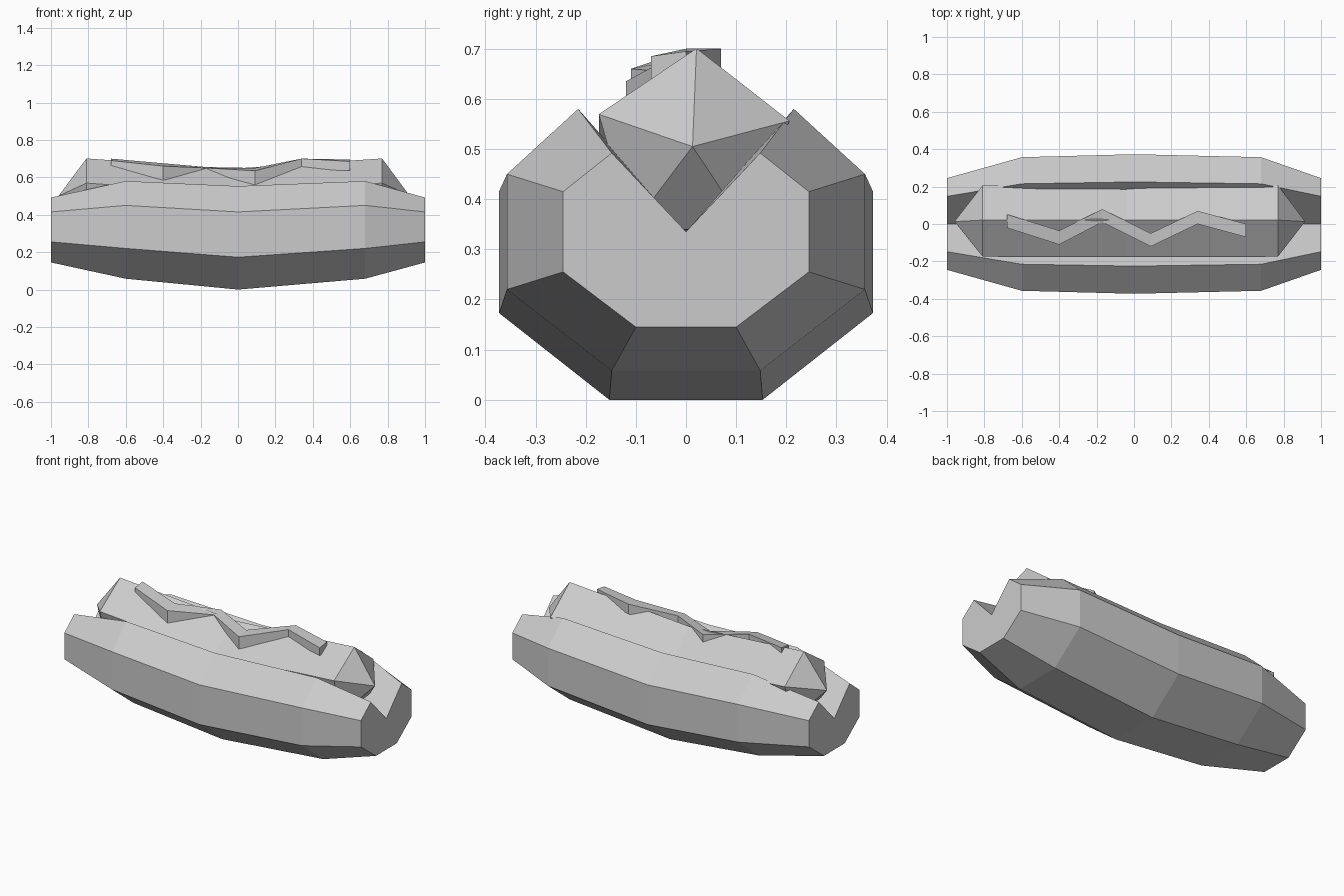
import bpy, bmesh
from math import radians, cos, sin

if "Cube" in bpy.data.objects:
    bpy.data.objects.remove(bpy.data.objects["Cube"])


def loft(name, rings, tips=None):
    """Skin a row of (x, [(y, z), ...]) sections; ends are flat or drawn to tips."""
    bm = bmesh.new()
    rows = [[bm.verts.new((x, y, z)) for y, z in pts] for x, pts in rings]
    n = len(rows[0])
    for a, b in zip(rows, rows[1:]):
        for i in range(n):
            j = (i + 1) % n
            bm.faces.new((a[i], a[j], b[j], b[i]))
    for k, row in enumerate((rows[0], rows[-1])):
        if tips:
            tip = bm.verts.new(tips[k])
            for i in range(n):
                bm.faces.new((row[i], row[(i + 1) % n], tip))
        else:
            bm.faces.new(row)
    bmesh.ops.recalc_face_normals(bm, faces=bm.faces)
    mesh = bpy.data.meshes.new(name)
    bm.to_mesh(mesh)
    bm.free()
    obj = bpy.data.objects.new(name, mesh)
    bpy.context.collection.objects.link(obj)
    return obj


# Bun: mirrored half sections with a V-shaped slot along the top
def bun_section(half):
    return half + [(0, 0.335)] + [(-y, z) for y, z in reversed(half)]


end = bun_section([(0.10, 0.145), (0.245, 0.255), (0.245, 0.415), (0.148, 0.492)])
shoulder = bun_section([(0.148, 0.058), (0.357, 0.22), (0.357, 0.45), (0.215, 0.58)])
middle = bun_section([(0.153, 0.0), (0.373, 0.173), (0.373, 0.415), (0.225, 0.553)])
loft("bun", [(-1, end), (-0.6, shoulder), (0, middle), (0.68, shoulder), (1, end)])


# Sausage: five-sided, sagging in the middle, with pointed ends
def sausage_section(zc):
    return [(0.014 + 0.2 * cos(radians(88 + 72 * i)),
             zc + 0.2 * sin(radians(88 + 72 * i))) for i in range(5)]


loft("sausage",
     [(-0.81, sausage_section(0.501)), (-0.04, sausage_section(0.446)),
      (0.77, sausage_section(0.501))],
     tips=[(-0.96, 0.013, 0.50), (0.915, 0.013, 0.505)])

# Sauce: zigzag ribbon; x, front y, back y, front bottom z, front top z, back top z
zigzag = [(-0.68, -0.02, 0.052, 0.655, 0.69, 0.70),
          (-0.40, -0.11, -0.035, 0.585, 0.66, 0.675),
          (-0.17, 0.01, 0.08, 0.60, 0.65, 0.655),
          (0.09, -0.12, -0.05, 0.56, 0.635, 0.65),
          (0.34, 0.0, 0.07, 0.64, 0.70, 0.70),
          (0.60, -0.07, 0.0, 0.637, 0.685, 0.695)]
loft("sauce_zigzag",
     [(x, [(yf, zb), (yf, zt), (yb, zk), (yb, zb)]) for x, yf, yb, zb, zt, zk in zigzag])
